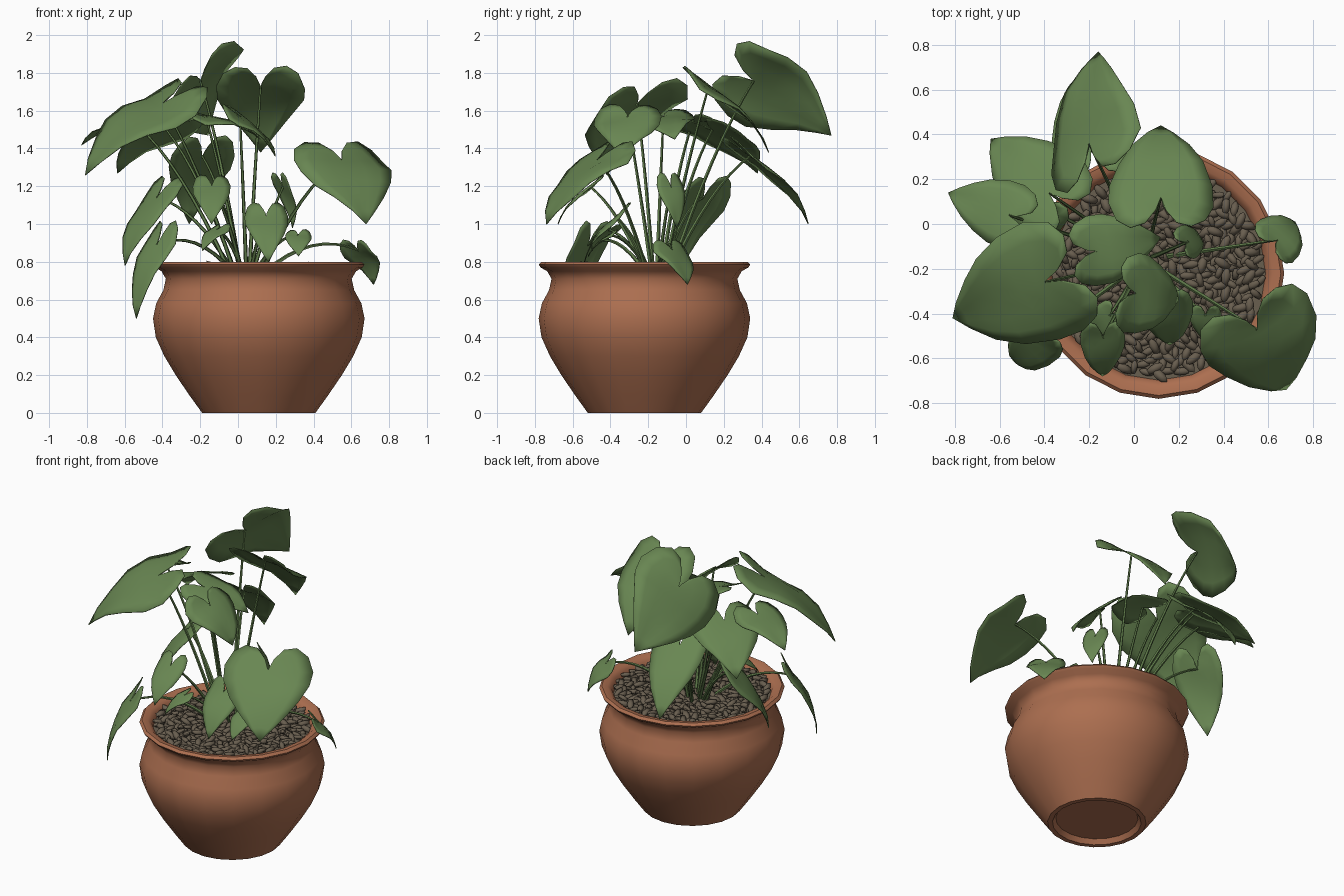
import bpy, bmesh, math, random
from mathutils import Vector, Matrix

if "Cube" in bpy.data.objects:
    bpy.data.objects.remove(bpy.data.objects["Cube"])

random.seed(4)
CX, CY = 0.11, -0.22          # pot axis


def material(name, rgb):
    m = bpy.data.materials.new(name)
    m.diffuse_color = (*rgb, 1)
    m.use_nodes = True
    m.node_tree.nodes["Principled BSDF"].inputs["Base Color"].default_value = m.diffuse_color
    return m


TERRACOTTA = material("terracotta", (0.415, 0.158, 0.08))
PEBBLE = material("pebble_brown", (0.14, 0.112, 0.078))
LEAF = material("leaf_green", (0.14, 0.24, 0.085))
STEM = material("stem_green", (0.11, 0.19, 0.065))


def finish(bm, name, mat, smooth=50):
    bmesh.ops.remove_doubles(bm, verts=bm.verts, dist=1e-4)
    me = bpy.data.meshes.new(name)
    bm.to_mesh(me)
    bm.free()
    me.materials.append(mat)
    ob = bpy.data.objects.new(name, me)
    bpy.context.collection.objects.link(ob)
    bpy.ops.object.select_all(action='DESELECT')
    ob.select_set(True)
    bpy.context.view_layer.objects.active = ob
    bpy.ops.object.shade_smooth_by_angle(angle=math.radians(smooth))
    return ob


def lathe(name, profile, mat, sides):
    bm = bmesh.new()
    rings = []
    for r, z in profile:
        rings.append([bm.verts.new((CX + r * math.cos(2 * math.pi * i / sides),
                                    CY + r * math.sin(2 * math.pi * i / sides), z))
                      for i in range(sides)])
    for a, b in zip(rings, rings[1:]):
        for i in range(sides):
            j = (i + 1) % sides
            bm.faces.new((a[i], a[j], b[j], b[i]))
    bm.faces.new(rings[0][::-1])
    bm.faces.new(rings[-1])
    return finish(bm, name, mat)


# Pot: slightly recessed base, outside, rolled rim, then inside wall down to a floor
lathe("pot", [(0.25, 0.03), (0.27, 0), (0.30, 0), (0.365, 0.09), (0.44, 0.2), (0.50, 0.3),
              (0.545, 0.4), (0.56, 0.5), (0.543, 0.58), (0.505, 0.65), (0.492, 0.71),
              (0.515, 0.75), (0.55, 0.77), (0.56, 0.785), (0.545, 0.8), (0.51, 0.795),
              (0.485, 0.775), (0.47, 0.72), (0.47, 0.66)], TERRACOTTA, 20)

# Soil disc below the pebbles
lathe("soil", [(0.47, 0.70), (0.478, 0.745)], PEBBLE, 20)

# Pebbles on a sunflower spiral, randomly turned
bm = bmesh.new()
COUNT = 420
for i in range(COUNT):
    r = 0.46 * math.sqrt((i + 0.5) / COUNT)
    a = i * 2.39996
    pos = Vector((CX + r * math.cos(a), CY + r * math.sin(a), random.uniform(0.75, 0.78)))
    size = random.uniform(0.8, 1.2)
    mat = (Matrix.Translation(pos) @ Matrix.Rotation(random.uniform(0, math.pi), 4, 'Z')
           @ Matrix.Rotation(random.uniform(-0.5, 0.5), 4, 'Y')
           @ Matrix.Diagonal((0.042 * size, 0.020 * size, 0.016 * size, 1)))
    bmesh.ops.create_icosphere(bm, subdivisions=1, radius=1, matrix=mat)
finish(bm, "pebbles", PEBBLE)

# Half heart outline: (midrib u, outline u, outline v); notch at u = 0, tip at u = 1
HEART = [(0, 0, 0), (0, -0.16, 0.10), (0, -0.31, 0.30), (0, -0.35, 0.58), (0, -0.25, 0.85),
         (0.06, -0.04, 1.0), (0.2, 0.18, 0.98), (0.4, 0.42, 0.80), (0.6, 0.64, 0.54),
         (0.82, 0.85, 0.24), (1, 1, 0)]


def leaf(name, notch, tip, half_width, roll):
    """Arched heart blade from notch to tip, rolled about its midrib (right side up)."""
    n, t = Vector(notch), Vector(tip)
    axis = t - n
    length = axis.length
    d = axis.normalized()
    side = d.cross(Vector((0, 0, 1))).normalized()
    side.rotate(Matrix.Rotation(-math.radians(roll), 3, d))
    up = side.cross(d)
    phase = random.uniform(0, 6)

    def point(u, v):
        bow = 0.36 * u * (1 - u) if u > 0 else 0.16 * u
        wave = 0.07 * abs(v) * math.sin(7 * u + phase + (2 if v > 0 else 0))
        h = length * bow + half_width * (0.10 * abs(v) - 0.22 * v * v + wave)
        return n + axis * u + side * (v * half_width) + up * h

    bm = bmesh.new()
    for s in (1, -1):
        rows = [[bm.verts.new(point(m + (u - m) * k, s * v * k)) for k in (0, 0.35, 0.7, 1)]
                for m, u, v in HEART]
        for a, b in zip(rows, rows[1:]):
            for k in range(3):
                q = (a[k], a[k + 1], b[k + 1], b[k])
                bm.faces.new(q if s > 0 else q[::-1])
    bmesh.ops.remove_doubles(bm, verts=bm.verts, dist=1e-4)
    bmesh.ops.dissolve_degenerate(bm, dist=1e-5, edges=bm.edges)
    bmesh.ops.recalc_face_normals(bm, faces=bm.faces)
    if sum(f.normal.dot(up) for f in bm.faces) < 0:
        bmesh.ops.reverse_faces(bm, faces=bm.faces)
    ob = finish(bm, name, LEAF)
    mod = ob.modifiers.new("thickness", 'SOLIDIFY')
    mod.thickness = 0.005
    return n


def stem(bm, end):
    """Tapered tube from the crown of the plant to a leaf notch."""
    crown = Vector((0.05, -0.16, 0.74))
    flat = Vector((end.x - crown.x, end.y - crown.y, 0))
    root = crown + flat * 0.15
    ctrl = root.lerp(end, 0.5) + Vector((0, 0, 0.28 * flat.length))
    rings = []
    for i in range(9):
        k = i / 8
        p = root * (1 - k) ** 2 + ctrl * 2 * k * (1 - k) + end * k * k
        tan = ((ctrl - root) * (1 - k) + (end - ctrl) * k).normalized()
        x = tan.cross(Vector((0.31, 0.9, 0.1))).normalized()
        y = tan.cross(x)
        r = 0.012 - 0.006 * k
        rings.append([bm.verts.new(p + x * r * math.cos(j * 1.2566) + y * r * math.sin(j * 1.2566))
                      for j in range(5)])
    for a, b in zip(rings, rings[1:]):
        for j in range(5):
            bm.faces.new((a[j], a[(j + 1) % 5], b[(j + 1) % 5], b[j]))


# Leaves: notch, tip, half width, roll
stems = bmesh.new()
for args in (
    ("leaf_top_back", (-0.20, 0.36, 1.76), (-0.16, 0.77, 1.47), 0.285, 52),
    ("leaf_back_right", (0.12, 0.12, 1.73), (0.12, 0.44, 1.38), 0.235, 0),
    ("leaf_back_left", (-0.38, 0.14, 1.50), (-0.64, 0.38, 1.27), 0.21, 0),
    ("leaf_back_low", (-0.19, 0.34, 1.36), (-0.26, 0.65, 1.00), 0.17, 0),
    ("leaf_left_large", (-0.40, -0.26, 1.64), (-0.81, -0.42, 1.26), 0.28, 13),
    ("leaf_left_small", (-0.56, 0.04, 1.55), (-0.83, 0.14, 1.42), 0.15, 0),
    ("leaf_left_hanging", (-0.43, 0.09, 1.14), (-0.60, -0.02, 0.78), 0.155, 0),
    ("leaf_left_lowest", (-0.43, -0.52, 0.89), (-0.54, -0.61, 0.50), 0.12, 0),
    ("leaf_centre", (-0.17, -0.12, 1.57), (0.12, -0.06, 1.45), 0.16, -8),
    ("leaf_centre_front", (0.01, -0.31, 1.57), (0.20, -0.34, 1.36), 0.18, 0),
    ("leaf_right_large", (0.55, -0.47, 1.34), (0.68, -0.74, 1.00), 0.27, 0),
    ("leaf_right_low", (0.64, -0.07, 0.86), (0.72, 0.01, 0.68), 0.12, 0),
    ("leaf_right_inner", (0.24, -0.08, 1.20), (0.29, -0.05, 0.98), 0.08, 0),
    ("leaf_front", (0.15, -0.37, 1.04), (0.16, -0.54, 0.80), 0.115, 0),
    ("leaf_front_left", (-0.14, -0.51, 1.20), (-0.14, -0.68, 1.00), 0.10, 0),
    ("leaf_front_small_right", (0.32, -0.41, 0.94), (0.32, -0.52, 0.83), 0.07, 0),
    ("leaf_front_small_left", (-0.11, -0.41, 0.97), (-0.19, -0.50, 0.86), 0.07, 0),
):
    stem(stems, leaf(*args))
finish(stems, "stems", STEM)
